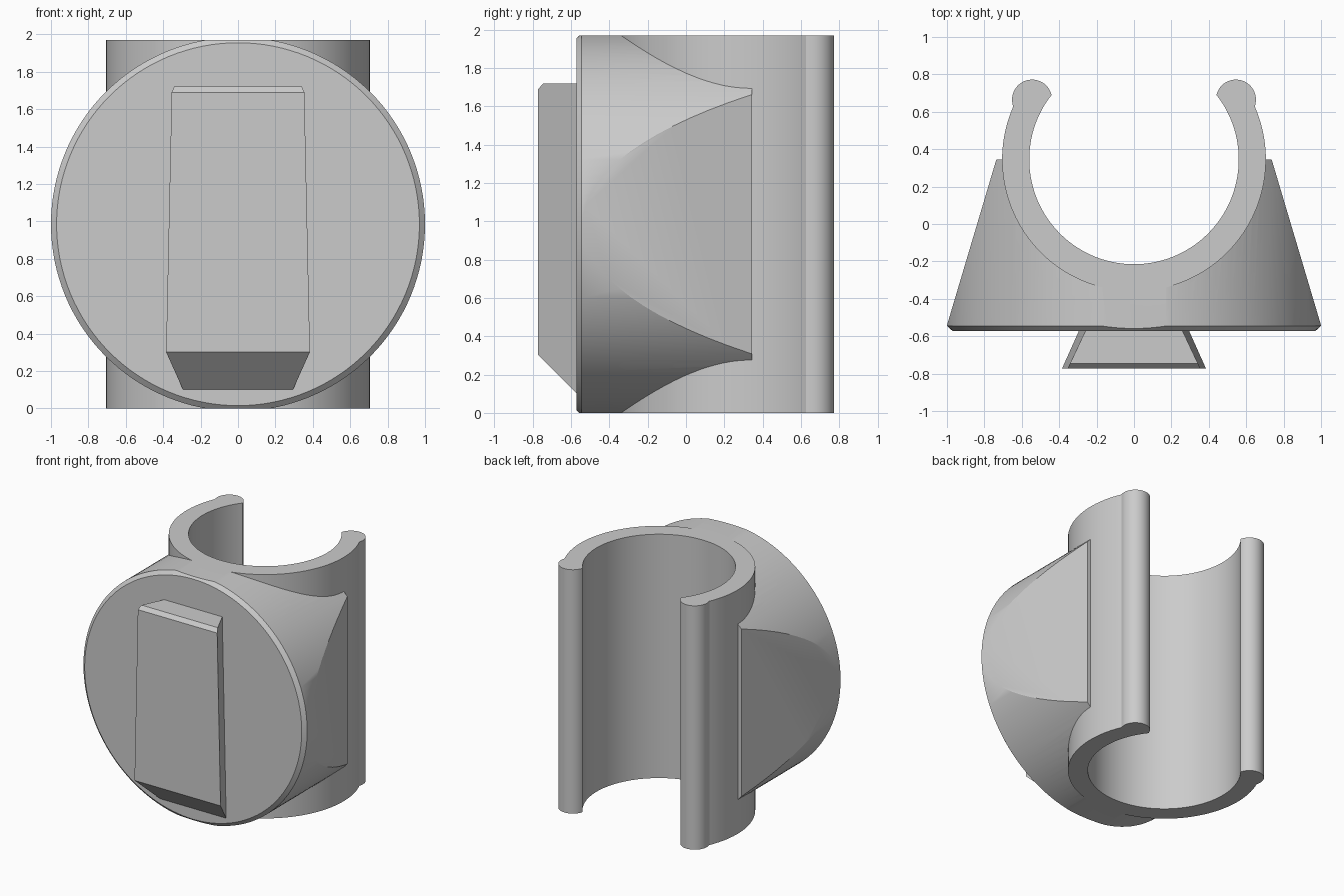
import bpy, bmesh, math
from mathutils import Vector

if "Cube" in bpy.data.objects:
    bpy.data.objects.remove(bpy.data.objects["Cube"])

H = 1.97          # overall height
RY = 0.345        # y of the clip axis
ZC = H / 2        # height of the round base axis

grey = bpy.data.materials.new("light grey")
grey.diffuse_color = (0.6, 0.6, 0.6, 1)
grey.use_nodes = True
grey.node_tree.nodes["Principled BSDF"].inputs["Base Color"].default_value = grey.diffuse_color


def make(name, bm):
    bmesh.ops.recalc_face_normals(bm, faces=bm.faces[:])
    mesh = bpy.data.meshes.new(name)
    bm.to_mesh(mesh)
    bm.free()
    mesh.materials.append(grey)
    ob = bpy.data.objects.new(name, mesh)
    bpy.context.collection.objects.link(ob)
    return ob


def smooth(ob):
    bpy.ops.object.select_all(action='DESELECT')
    ob.select_set(True)
    bpy.context.view_layer.objects.active = ob
    bpy.ops.object.shade_smooth_by_angle(angle=math.radians(25))


def arc(cx, cy, r, a0, a1, n):
    return [(cx + r * math.cos(math.radians(a0 + (a1 - a0) * i / n)),
             cy + r * math.sin(math.radians(a0 + (a1 - a0) * i / n))) for i in range(n + 1)]


def prism(points, z0, z1):
    bm = bmesh.new()
    lo = [bm.verts.new((x, y, z0)) for x, y in points]
    hi = [bm.verts.new((x, y, z1)) for x, y in points]
    bm.faces.new(lo)
    bm.faces.new(hi)
    for i in range(len(lo)):
        j = (i + 1) % len(lo)
        bm.faces.new((lo[i], lo[j], hi[j], hi[i]))
    return bm


# Open clip ring with rounded beads on both lips
profile = (arc(0, RY, 0.705, 23.5, -203.5, 96)
           + arc(-0.545, 0.665, 0.107, 202, 13, 24)[1:]
           + arc(0, RY, 0.56, -218, 38, 96)[1:]
           + arc(0.545, 0.665, 0.107, 167, -22, 24)[1:-1])
smooth(make("clip_ring", prism(profile, 0, H)))

# Round base: chamfered drum, trimmed by two slanted sides and flat top/bottom
bm = bmesh.new()
N = 128
rings = []
for y, r in ((-0.572, 0.97), (-0.545, 1.0), (RY, 1.0)):
    rings.append([bm.verts.new((x, y, z)) for x, z in arc(0, ZC, r, 0, 360, N)[:-1]])
for a, b in zip(rings, rings[1:]):
    for i in range(N):
        j = (i + 1) % N
        bm.faces.new((a[i], a[j], b[j], b[i]))
bm.faces.new(rings[0])
bm.faces.new(rings[-1])
for co, no in (((1.001, -0.545, 0), (0.89, 0.265, 0)), ((-1.001, -0.545, 0), (-0.89, 0.265, 0)),
               ((0, 0, H), (0, 0, 1)), ((0, 0, 0), (0, 0, -1))):
    bmesh.ops.bisect_plane(bm, geom=bm.verts[:] + bm.edges[:] + bm.faces[:], dist=1e-5,
                           plane_co=Vector(co), plane_no=Vector(no).normalized(), clear_outer=True)
    bmesh.ops.holes_fill(bm, edges=[e for e in bm.edges if e.is_boundary], sides=0)
base = make("round_base", bm)

# Hollow for the ring
cutter = make("bore_cutter", prism(arc(0, RY, 0.70, 0, 360, 128)[:-1], -0.5, H + 0.5))
cutter.hide_render = True
mod = base.modifiers.new("bore", 'BOOLEAN')
mod.operation = 'DIFFERENCE'
mod.solver = 'EXACT'
mod.object = cutter
bpy.context.view_layer.objects.active = base
bpy.ops.object.modifier_apply(modifier=mod.name)
bpy.data.objects.remove(cutter)
smooth(base)


# Tapered dovetail on the front: side profile, width follows height and depth
def half_width(y, z):
    return 0.391 - 0.0216 * z - 0.47 * (y + 0.772)


side = [(-0.55, 0.08), (-0.772, 0.302), (-0.772, 1.69), (-0.745, 1.72), (-0.55, 1.72)]
bm = bmesh.new()
left = [bm.verts.new((-half_width(y, z), y, z)) for y, z in side]
right = [bm.verts.new((half_width(y, z), y, z)) for y, z in side]
bm.faces.new(left)
bm.faces.new(right)
for i in range(len(side)):
    j = (i + 1) % len(side)
    bm.faces.new((left[i], left[j], right[j], right[i]))
make("dovetail", bm)
